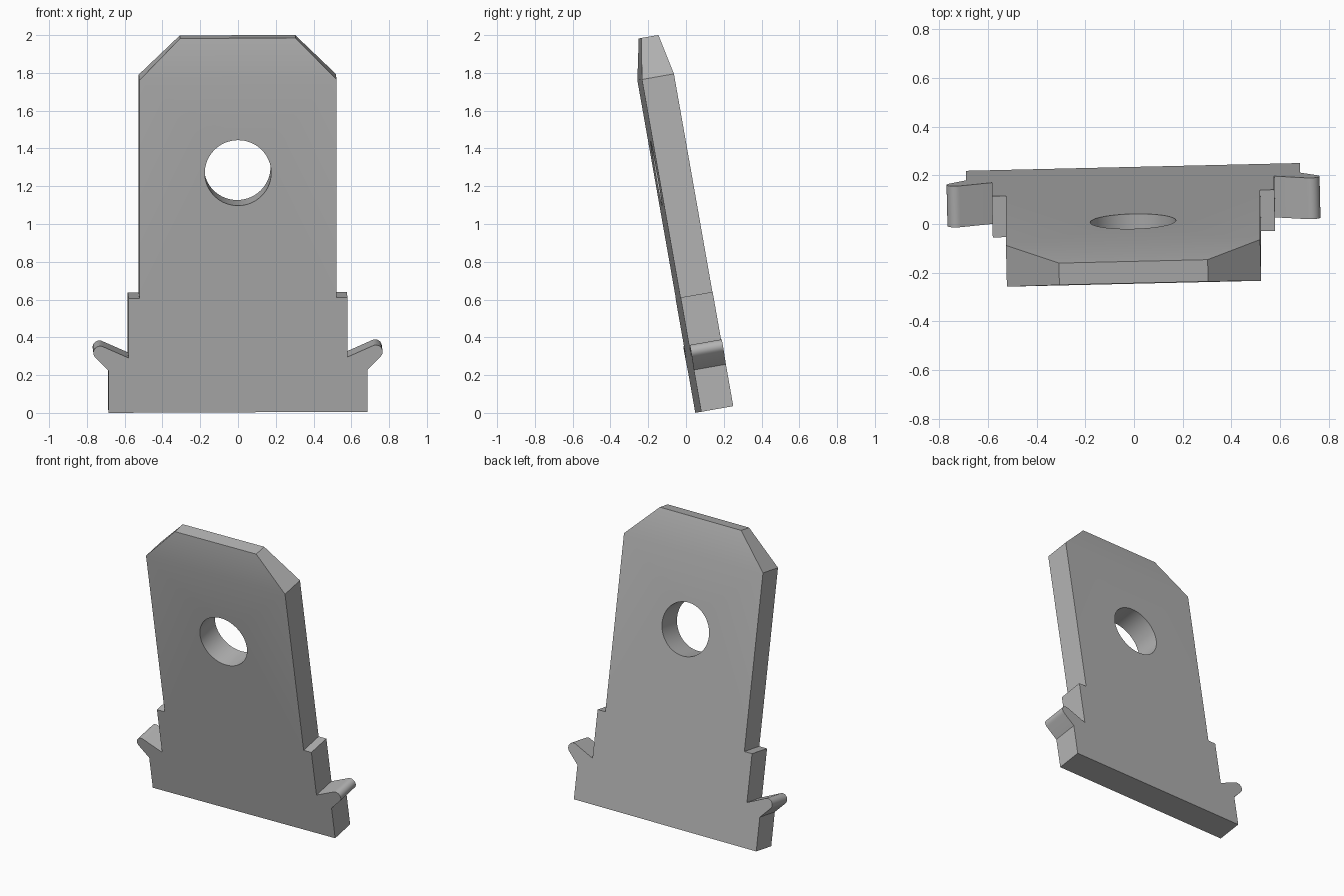
import bpy, bmesh
from math import radians, sin, cos
from mathutils import Matrix, Vector

if "Cube" in bpy.data.objects:
    bpy.data.objects.remove(bpy.data.objects["Cube"], do_unlink=True)

THICK, SHOULDER_H, TOP_H = 0.172, 1.787, 2.004

grey = bpy.data.materials.new("plain_grey")
grey.use_nodes = True
colour = (0.45, 0.45, 0.45, 1)
grey.diffuse_color = colour
grey.node_tree.nodes["Principled BSDF"].inputs["Base Color"].default_value = colour


def add_object(name, bm):
    bmesh.ops.recalc_face_normals(bm, faces=bm.faces)
    mesh = bpy.data.meshes.new(name)
    bm.to_mesh(mesh)
    bm.free()
    mesh.materials.append(grey)
    obj = bpy.data.objects.new(name, mesh)
    bpy.context.collection.objects.link(obj)
    return obj


# Half outline: foot, barbed clip with a rounded tip, step, long side
tip = [(0.73 + 0.036 * cos(radians(a)), 0.323 + 0.036 * sin(radians(a)))
       for a in range(-45, 121, 15)]
half = [(0.685, 0), (0.685, 0.225)] + tip + [
    (0.58, 0.295), (0.58, 0.615), (0.522, 0.615), (0.522, SHOULDER_H)]
outline = half + [(-x, z) for x, z in reversed(half)]

# Plate body
bm = bmesh.new()
front = bm.faces.new([bm.verts.new((x, 0, z)) for x, z in outline])
ext = bmesh.ops.extrude_face_region(bm, geom=[front], use_keep_orig=True)
bmesh.ops.translate(bm, vec=(0, THICK, 0),
                    verts=[g for g in ext["geom"] if isinstance(g, bmesh.types.BMVert)])

# Tapered crown grown from the upper edge face
top = next(f for f in bm.faces if all(v.co.z > SHOULDER_H - 0.001 for v in f.verts))
crown = bmesh.ops.extrude_discrete_faces(bm, faces=[top])["faces"][0]
for v in crown.verts:
    v.co = Vector((v.co.x * 0.585, THICK / 2 + (v.co.y - THICK / 2) * 0.53, TOP_H))
bmesh.ops.remove_doubles(bm, verts=bm.verts, dist=0.0001)
plate = add_object("tab_plate", bm)

# Round hole through the plate
bm = bmesh.new()
bmesh.ops.create_cone(bm, cap_ends=True, segments=64, radius1=0.176, radius2=0.176, depth=1,
                      matrix=Matrix.Translation((0, 0, 1.287)) @ Matrix.Rotation(radians(90), 4, "X"))
cutter = add_object("hole_cutter", bm)
cut = plate.modifiers.new("hole", "BOOLEAN")
cut.object = cutter
cut.solver = "EXACT"
bpy.ops.object.select_all(action="DESELECT")
bpy.context.view_layer.objects.active = plate
plate.select_set(True)
bpy.ops.object.modifier_apply(modifier="hole")
bpy.data.objects.remove(cutter, do_unlink=True)
bpy.ops.object.shade_smooth_by_angle(angle=radians(20))

# Lean forward with a slight twist
plate.matrix_world = (Matrix.Translation((0, 0.065, 0.003))
                      @ Matrix.Rotation(radians(10), 4, "X")
                      @ Matrix.Rotation(radians(1.35), 4, "Z"))
